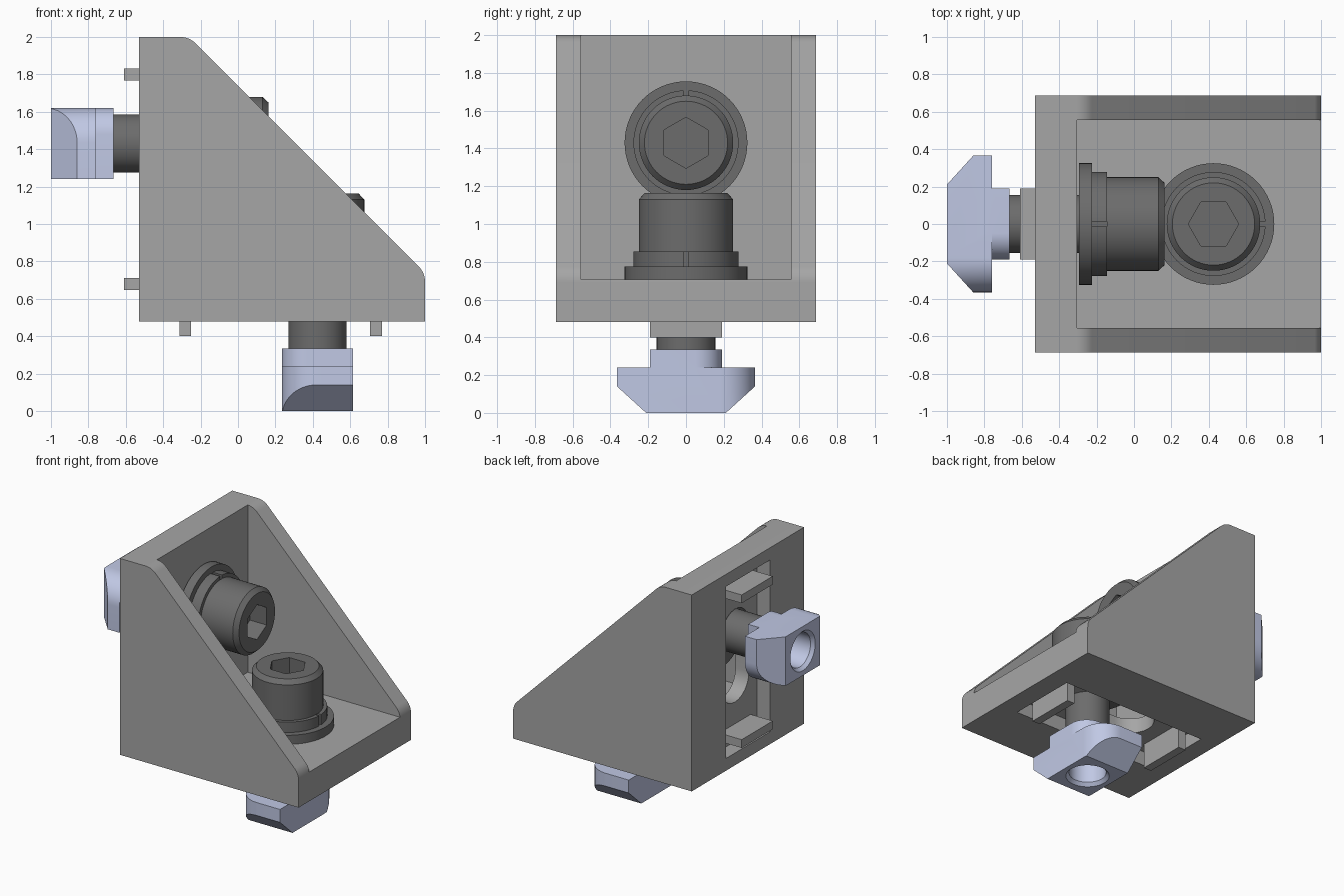
import bpy, bmesh
from math import sin, cos, pi, radians
from mathutils import Matrix, Vector

if "Cube" in bpy.data.objects:
    bpy.data.objects.remove(bpy.data.objects["Cube"])


def material(name, rgb):
    m = bpy.data.materials.new(name)
    m.use_nodes = True
    m.diffuse_color = (*rgb, 1)
    m.node_tree.nodes["Principled BSDF"].inputs["Base Color"].default_value = (*rgb, 1)
    return m


GREY = material("cast grey", (0.38, 0.38, 0.38))
STEEL = material("dark steel", (0.15, 0.15, 0.15))
ZINC = material("pale blue zinc", (0.53, 0.58, 0.78))


def finish(name, bm, mat, matrix=Matrix()):
    bmesh.ops.recalc_face_normals(bm, faces=bm.faces)
    bm.transform(matrix)
    mesh = bpy.data.meshes.new(name)
    bm.to_mesh(mesh)
    bm.free()
    ob = bpy.data.objects.new(name, mesh)
    bpy.context.collection.objects.link(ob)
    mesh.materials.append(mat)
    return ob


def prism(name, points, lo, hi, mat, axis="z", matrix=Matrix()):
    """Extrude a 2D outline from lo to hi along an axis."""
    place = {"x": lambda a, b, t: (t, a, b), "y": lambda a, b, t: (a, t, b),
             "z": lambda a, b, t: (a, b, t)}[axis]
    bm = bmesh.new()
    rings = [[bm.verts.new(place(a, b, t)) for a, b in points] for t in (lo, hi)]
    bm.faces.new(rings[0])
    bm.faces.new(rings[1])
    n = len(points)
    for i in range(n):
        j = (i + 1) % n
        bm.faces.new((rings[0][i], rings[0][j], rings[1][j], rings[1][i]))
    return finish(name, bm, mat, matrix)


def lathe(name, profile, mat, matrix=Matrix(), seg=64):
    """Revolve (radius, z) pairs about z and cap both ends."""
    bm = bmesh.new()
    rings = [[bm.verts.new((r * cos(2 * pi * i / seg), r * sin(2 * pi * i / seg), z))
              for i in range(seg)] for r, z in profile]
    for a, b in zip(rings, rings[1:]):
        for i in range(seg):
            j = (i + 1) % seg
            bm.faces.new((a[i], a[j], b[j], b[i]))
    bm.faces.new(rings[0])
    bm.faces.new(rings[-1])
    return finish(name, bm, mat, matrix)


def boolean(ob, tool, mode="DIFFERENCE"):
    mod = ob.modifiers.new(mode.lower(), "BOOLEAN")
    mod.operation, mod.object, mod.solver = mode, tool, "EXACT"
    bpy.context.view_layer.objects.active = ob
    bpy.ops.object.modifier_apply(modifier=mod.name)
    bpy.data.objects.remove(tool)


def smooth(ob):
    bpy.ops.object.select_all(action="DESELECT")
    ob.select_set(True)
    bpy.context.view_layer.objects.active = ob
    bpy.ops.object.shade_smooth_by_angle(angle=radians(30))


def rect(a, b):
    return [(-a, -b), (a, -b), (a, b), (-a, b)]


def arc(cx, cy, r, start, end, n=12):
    return [(cx + r * cos(radians(start + (end - start) * i / n)),
             cy + r * sin(radians(start + (end - start) * i / n))) for i in range(n + 1)]


def two_round(a, b, r):
    """Rectangle with two opposite corners rounded."""
    return (arc(-a + r, -b + r, r, 180, 270) + [(a, -b)]
            + arc(a - r, b - r, r, 0, 90) + [(-a, b)])


TURN = Matrix.Rotation(radians(90), 4, "Y")

# Bracket: triangular side outline with softened corners, hollowed from the front
R = 0.12
outline = ([(-0.53, 0.48), (1, 0.48)] + arc(1 - R, 0.69, R, 0, 45, 8)
           + arc(-0.31, 2 - R, R, 45, 90, 8) + [(-0.53, 2)])
bracket = prism("bracket", outline, -0.687, 0.687, GREY, "y")
cavity = [(-0.305, 0.705), (2, 0.705), (2, 3), (-0.305, 3)]
boolean(bracket, prism("cavity_cutter", cavity, -0.555, 0.555, GREY, "y"))

# Each mounting face: shallow pocket, bolt slot and two locating tabs
faces = {"bottom": (Matrix.Translation((0.228, 0, 0.48)), 0.615, 0.51),
         "back": (Matrix.Translation((-0.53, 0, 1.24)) @ TURN, 0.665, 0.56)}
slot = arc(0.19, 0, 0.17, -90, 90) + arc(-0.19, 0, 0.17, 90, 270)
for face, (place, half, tab) in faces.items():
    boolean(bracket, prism("pocket_cutter", rect(half, 0.27), -0.1, 0.11, GREY, matrix=place))
    boolean(bracket, prism("slot_cutter", slot, 0.05, 0.3, GREY, matrix=place))
    for side, s in (("inner", -1), ("outer", 1)):
        prism(f"{face}_{side}_tab", rect(0.032, 0.19), -0.08, 0.11, GREY,
              matrix=place @ Matrix.Translation((s * tab, 0, 0)))
smooth(bracket)


# Fastener: slot nut, bolt, flat washer and split washer along local z
def fastener(label, place, slit_side):
    nut = prism(label + "_slot_nut", two_round(0.19, 0.365, 0.185), 0, 0.24, ZINC)
    taper = [(-0.21, -0.001), (0.21, -0.001), (0.365, 0.14), (0.5, 0.14), (0.5, 0.3),
             (-0.5, 0.3), (-0.5, 0.14), (-0.365, 0.14)]
    boolean(nut, prism("taper_cutter", taper, -0.4, 0.4, ZINC, "x"), "INTERSECT")
    boolean(nut, prism("collar", two_round(0.19, 0.19, 0.14), 0.2, 0.335, ZINC), "UNION")
    bore = [(0.17, -0.02), (0.13, 0.025), (0.13, 0.4)]
    boolean(nut, lathe("bore_cutter", bore, ZINC))

    shank = lathe(label + "_bolt_shank", [(0.13, 0.2), (0.13, 0.335), (0.155, 0.335), (0.155, 0.87)], STEEL)
    head = lathe(label + "_bolt_head", [(0.25, 0.855), (0.25, 1.13), (0.22, 1.163)], STEEL)
    hexagon = arc(0, 0, 0.135, 0, 300, 5)
    boolean(head, prism("socket_cutter", hexagon, 1.02, 1.3, STEEL))

    washer = lathe(label + "_flat_washer", [(0.325, 0.705), (0.325, 0.775)], STEEL)
    split = lathe(label + "_split_washer", [(0.278, 0.775), (0.278, 0.855)], STEEL)
    cut = prism("slit_cutter", rect(0.06, 0.013), 0.7, 0.9, STEEL,
                matrix=Matrix.Translation((slit_side * 0.29, 0, 0)))
    boolean(split, cut)
    for ob in (nut, shank, head, washer, split):
        ob.data.transform(place)
        smooth(ob)


fastener("bottom", Matrix.Translation((0.425, 0, 0)), 1)
fastener("back", Matrix.Translation((-1, 0, 1.43)) @ TURN, -1)
